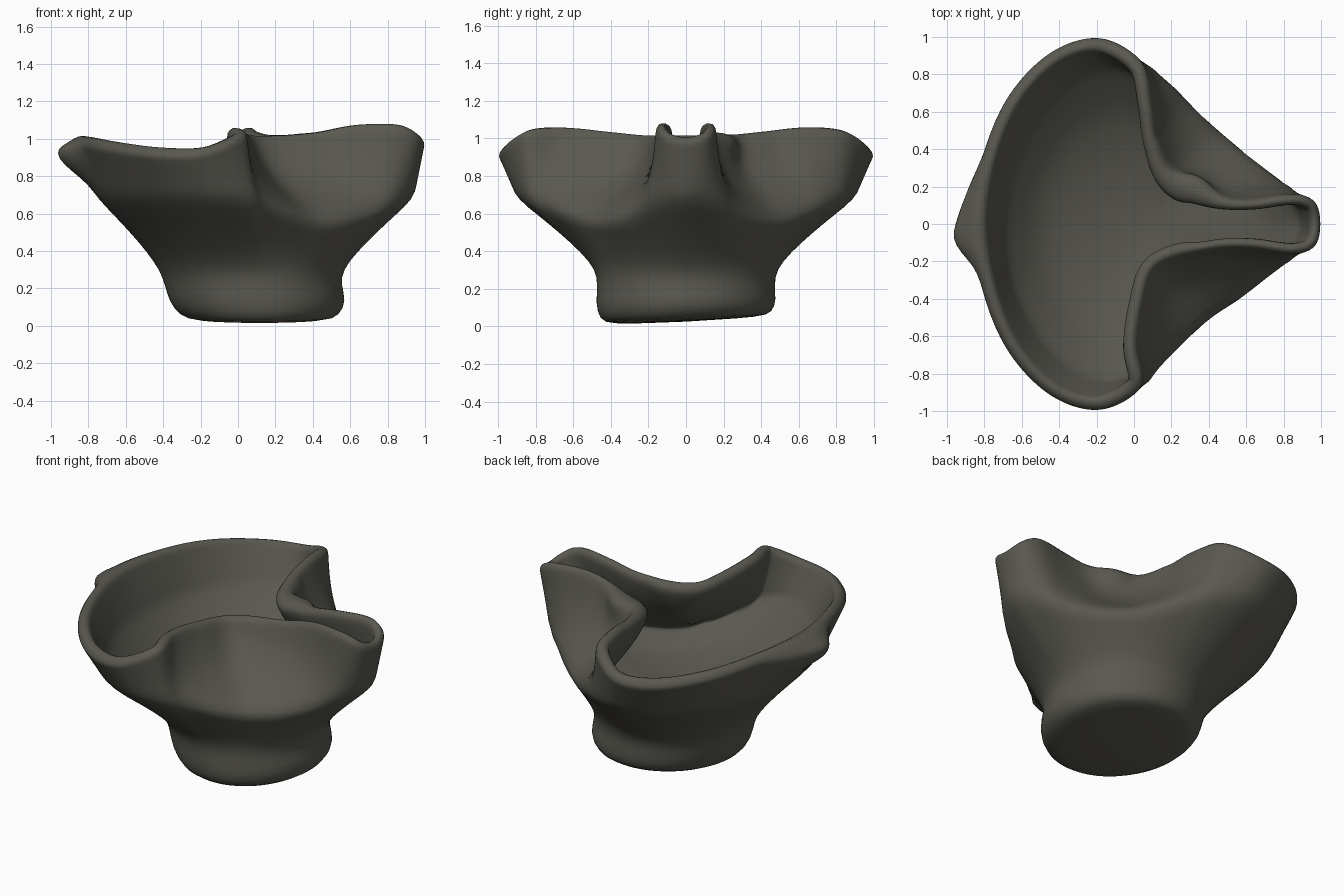
import bpy, bmesh, math
from mathutils import Vector

cube = bpy.data.objects.get("Cube")
if cube:
    bpy.data.objects.remove(cube)

clay = bpy.data.materials.new("dark_olive_clay")
clay.use_nodes = True
COLOUR = (0.1, 0.097, 0.08, 1)
clay.diffuse_color = COLOUR
clay.node_tree.nodes["Principled BSDF"].inputs["Base Color"].default_value = COLOUR

STEPS = 5
CENTRE = Vector((0.1, 0, 0))

# Half of the rim from spout tip to back: rim x, y, z, then shoulder x, y, z
HALF = [
    (1.0, 0, 0.98, 0.94, 0, 0.68), (0.97, 0.12, 1.01, 0.91, 0.1, 0.67),
    (0.85, 0.16, 1.06, 0.84, 0.2, 0.64), (0.62, 0.13, 1.06, 0.73, 0.3, 0.6),
    (0.4, 0.14, 1.02, 0.6, 0.41, 0.58), (0.2, 0.22, 1.01, 0.47, 0.52, 0.58),
    (0.12, 0.42, 1.03, 0.33, 0.65, 0.61), (0.09, 0.65, 1.05, 0.2, 0.77, 0.65),
    (0.04, 0.87, 1.02, 0.06, 0.86, 0.67), (-0.18, 1.0, 0.92, -0.13, 0.9, 0.68),
    (-0.44, 0.93, 0.91, -0.34, 0.83, 0.68), (-0.67, 0.7, 0.94, -0.55, 0.64, 0.68),
    (-0.81, 0.38, 0.97, -0.7, 0.35, 0.68), (-0.87, 0, 0.98, -0.75, 0, 0.68),
]

# Foot ellipses: z, min x, max x, half width in y
FOOT = [(0.03, -0.24, 0.48, 0.4), (0.055, -0.31, 0.54, 0.46),
        (0.13, -0.37, 0.58, 0.48), (0.22, -0.39, 0.55, 0.47),
        (0.3, -0.42, 0.56, 0.48)]


def closed_spline(points):
    """Smooth closed curve through the points."""
    out, n = [], len(points)
    for i in range(n):
        a, b, c, d = (points[(i + k) % n] for k in (-1, 0, 1, 2))
        for s in range(STEPS):
            t = s / STEPS
            out.append(0.5 * (2 * b + (c - a) * t + (2 * a - 5 * b + 4 * c - d) * t ** 2
                              + (3 * b - a - 3 * c + d) * t ** 3))
    return out


def mirrored(row, index):
    """Other side of the bowl, where the pinch sits a little further back."""
    shift = 0.08 if 5 <= index <= 7 else 0
    x, y, z, sx, sy, sz = row
    return (x - shift, -y, z, sx - shift / 2, -sy, sz)


rows = HALF + [mirrored(HALF[i], i) for i in range(len(HALF) - 2, 0, -1)]
rim = closed_spline([Vector(r[:3]) for r in rows])
shoulder = closed_spline([Vector(r[3:]) for r in rows])
COUNT = len(rim)

# Foot
outer = []
for z, low, high, half in FOOT:
    ring = []
    for p in shoulder:
        a = math.atan2(p.y / 0.88, (p.x - CENTRE.x) / 0.84)
        y = half * math.sin(a)
        tilt = 0.06 * y * max(0, 1 - z / 0.2)
        ring.append(Vector(((low + high) / 2 + (high - low) / 2 * math.cos(a), y, z + tilt)))
    outer.append(ring)

# Belly from neck to shoulder
neck = outer[-1]
first = len(outer) + 1
for u in (0.25, 0.5, 0.75):
    ring = [n.lerp(s, u ** 1.15) for n, s in zip(neck, shoulder)]
    for p, n, s in zip(ring, neck, shoulder):
        p.z = n.z + (s.z - n.z) * u
    outer.append(ring)
outer.append(shoulder)

# Upper wall, hollowed beside the spout where the sides are pinched in
UPPER = (0.25, 0.5, 0.72, 0.9)
for t in UPPER:
    ring = []
    for s, r in zip(shoulder, rim):
        p = s.lerp(r, t)
        pinch = max(0, (0.68 - s.z) / 0.1)
        hollow = 0.2 * pinch * math.sin(math.pi * t)
        p.x += (r.x - s.x) * hollow
        p.y += (r.y - s.y) * hollow
        ring.append(p)
    outer.append(ring)
outer.append(rim)


def skin_normal(level, j):
    around = outer[level][(j + 1) % COUNT] - outer[level][j - 1]
    top = min(level + 1, len(outer) - 1)
    rise = outer[top][j] - outer[level - 1][j]
    return around.cross(rise).normalized()


def wall(p):
    return 0.06 if p.x > 0.3 else 0.08


# Inner skin
inner = [[outer[k][j] - wall(outer[k][j]) * skin_normal(k, j) for j in range(COUNT)]
         for k in range(first, len(outer))]

# Broken handle stub at the back and thick folded lip beside the spout
STUB = (0.15, 0.65, 1, 0.85, 0.3)
FOLD = (0, 0.15, 0.5, 1, 0.85)
for ring, stub, fold in zip(outer[-len(STUB):], STUB, FOLD):
    for p in ring:
        if p.x < -0.5:
            reach = (0.38 - p.y) / 0.48 if p.y > -0.1 else (p.y + 0.26) / 0.16
            p.x -= 0.15 * stub * max(0, reach)
        elif 0 < p.y < 0.45 and p.x > 0.1:
            swell = 0.1 * fold * math.exp(-((p.x - 0.3) / 0.13) ** 2)
            p += Vector((0.4, 0.9, 0.1)) * swell

# Rounded lip and floor
lip = [(a + b) / 2 + Vector((0, 0, 0.028)) for a, b in zip(outer[-1], inner[-1])]
floor_centre = Vector((0.1, 0, 0.4))
floor = []
for f in (0.75, 0.45, 0.15):
    ring = []
    for p in inner[0]:
        q = floor_centre.lerp(p, f)
        q.z = floor_centre.z + (p.z - floor_centre.z) * f ** 2
        ring.append(q)
    floor.append(ring)
rings = outer + [lip] + inner[::-1] + floor

# Whole vessel as one skin
bm = bmesh.new()
loops = [[bm.verts.new(p) for p in ring] for ring in rings]
for a, b in zip(loops, loops[1:]):
    for j in range(COUNT):
        k = (j + 1) % COUNT
        bm.faces.new((a[j], a[k], b[k], b[j]))
for loop, height in ((loops[0], 0.025), (loops[-1], floor_centre.z)):
    hub = bm.verts.new((CENTRE.x, 0, height))
    for j in range(COUNT):
        bm.faces.new((loop[j], loop[(j + 1) % COUNT], hub))
bmesh.ops.recalc_face_normals(bm, faces=bm.faces)
mesh = bpy.data.meshes.new("pinched_bowl")
bm.to_mesh(mesh)
bm.free()
mesh.materials.append(clay)
for poly in mesh.polygons:
    poly.use_smooth = True
bowl = bpy.data.objects.new("pinched_bowl", mesh)
bpy.context.collection.objects.link(bowl)
soft = bowl.modifiers.new("smooth_clay", 'SUBSURF')
soft.levels = soft.render_levels = 1
